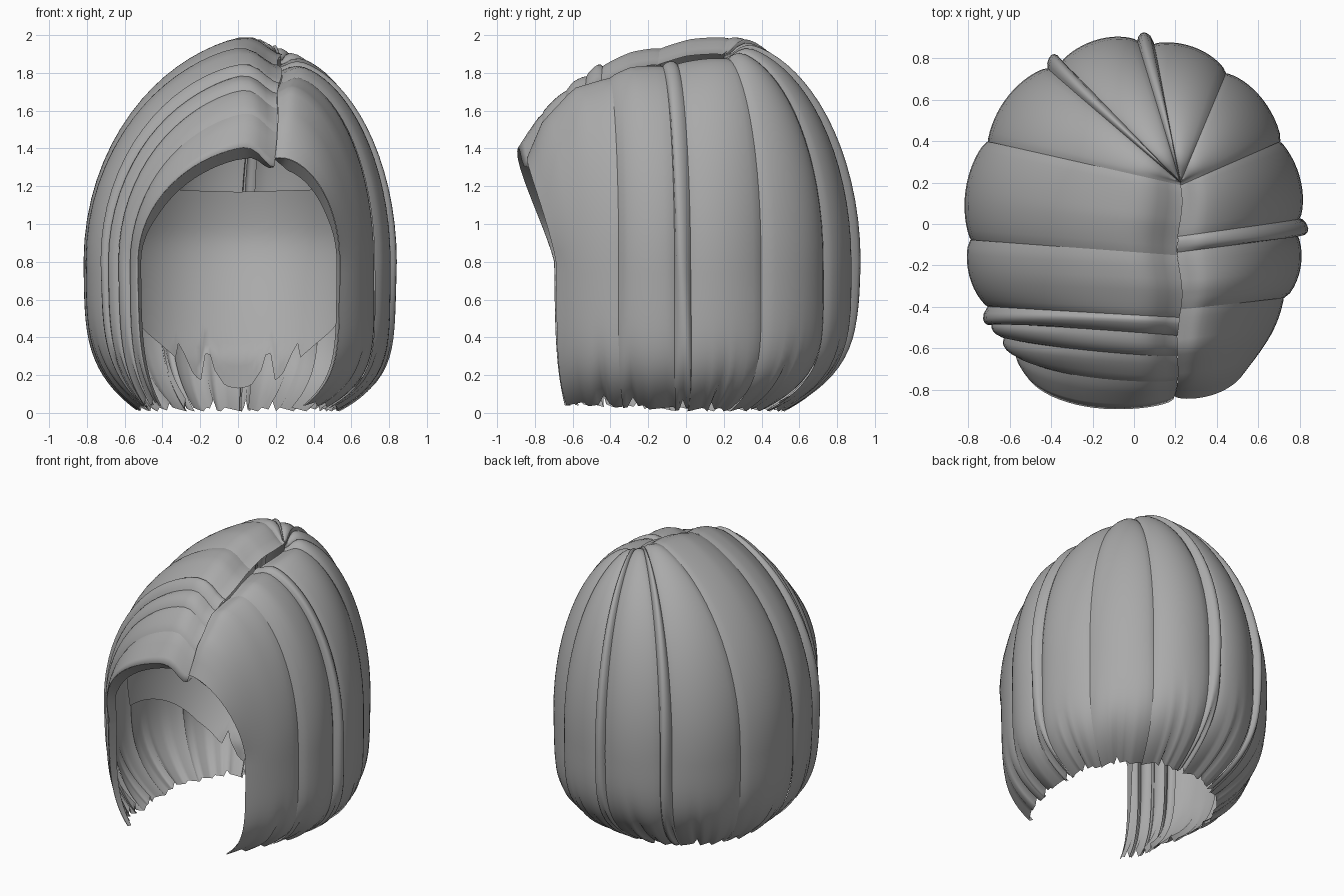
import bpy, math, random
from mathutils import Vector

if "Cube" in bpy.data.objects:
    bpy.data.objects.remove(bpy.data.objects["Cube"])

random.seed(4)
hair = bpy.data.materials.new("hair grey")
hair.diffuse_color = (0.4, 0.4, 0.4, 1)
hair.use_nodes = True
hair.node_tree.nodes["Principled BSDF"].inputs["Base Color"].default_value = hair.diffuse_color


def lerp_table(x, table):
    """Piecewise linear lookup in a list of (key, value) pairs."""
    if x <= table[0][0]:
        return table[0][1]
    for (x0, v0), (x1, v1) in zip(table, table[1:]):
        if x <= x1:
            return v0 + (v1 - v0) * (x - x0) / (x1 - x0)
    return table[-1][1]


def grid_object(name, rows):
    """Skin rows of points (top to bottom, running round the head)."""
    n = len(rows[0])
    verts = [tuple(p) for r in rows for p in r]
    faces = [(i * n + j, (i + 1) * n + j, (i + 1) * n + j + 1, i * n + j + 1)
             for i in range(len(rows) - 1) for j in range(n - 1)]
    me = bpy.data.meshes.new(name)
    me.from_pydata(verts, [], faces)
    me.materials.append(hair)
    me.shade_smooth()
    ob = bpy.data.objects.new(name, me)
    bpy.context.collection.objects.link(ob)
    return ob


# Root position along the parting, and height of the crest beside it
ROOT_Y = [(-.68, -.84), (-.62, -.75), (-.53, -.6), (-.4, -.45), (0, -.08), (.42, .2)]
TOP_RIGHT = [(-.84, 1.30), (-.75, 1.55), (-.6, 1.73), (-.3, 1.84), (.2, 1.9)]
TOP_LEFT = [(-.84, 1.41), (-.75, 1.61), (-.6, 1.77), (-.45, 1.87), (-.3, 1.93), (0, 2.0), (.2, 2.02)]
# Sideways curl of the hem, by angle
HEM_X = [(-50, .66), (205, .66), (220, .8)]
CURL = [(-30, 5.5), (40, 5.5), (90, 3.8), (230, 4)]
WIDE_Z = 0.8
ARC, DROP = 22, 17
FACE_R, FACE_L = -49, 230


def hair_point(a, i, hem=0.0, offset=0.0):
    """Point on the bob: a = angle round the head, i = row from root to hem."""
    rad = math.radians(a)
    wx, wy = .80 * math.cos(rad), .885 * math.sin(rad)
    ry = lerp_table(wy, ROOT_Y)
    side = min(1, max(0, (a - 25) / 128))
    front = max(0, (-ry - .5) / .34) ** 2
    rx = .22 - .04 * front + .012 * math.sin(ry * 14)
    top = lerp_table(ry, TOP_RIGHT) * (1 - side) + lerp_table(ry, TOP_LEFT) * side
    if i <= ARC:
        u = math.pi / 2 * (i / ARC) ** 1.3
        s = math.sin(u)
        tuck = .05 * (1 - front * (1 - side)) + .07 * side
        p = Vector((rx + (wx - rx) * s, ry + (wy - ry) * s,
                    WIDE_Z + (top - WIDE_Z) * math.cos(u) - tuck * math.exp(-(u / .12) ** 2)))
        # the fringe swells forward over the forehead
        swell = max(0, math.sin(2 * u)) ** .7 * max(0, math.cos(u)) ** .4
        p.y -= (.09 + .05 * side) * front * swell
        fade = .35 + .65 * s
    else:
        v = 1 - (1 - (i - ARC) / DROP) ** 1.4
        hx, hy = wx * lerp_table(a, HEM_X), wy * (.58 if wy > 0 else .93)
        c = v ** lerp_table(a, CURL)
        low = .008 + (.03 if wy < 0 else 0) * min(1, -wy / .6) + hem
        p = Vector((wx + (hx - wx) * c, wy + (hy - wy) * c,
                    WIDE_Z + (low - WIDE_Z) * v))
        fade = 1 - .5 * v
    out = Vector((p.x - .05, p.y, max(0, p.z - WIDE_Z))).normalized()
    return p + out * offset * fade


def strand(name, a0, a1, ridge):
    """One rounded lock of hair with tucked edges and a ragged tip."""
    cols = max(6, int((a1 - a0) / 2))
    phase, wobble = random.random() * 6, random.uniform(.5, 1.4)
    notch = random.randint(2, cols - 2)
    hems = [.02 * ((j % 5) / 4) + (.05 if j == notch else 0) for j in range(cols + 1)]
    rows = []
    for i in range(ARC + DROP + 1):
        row = []
        for j in range(cols + 1):
            s = j / cols
            a = a0 + (a1 + 1.2 - a0) * s
            if a0 > FACE_R and a1 < FACE_L:
                a += wobble * math.sin(phase + i * .16) * math.sin(math.pi * s)
            a = max(FACE_R, min(FACE_L, a))
            # locks beside the face are not tucked under at their free edge
            r = .4 + .6 * s if a0 == FACE_R else .6 * s if a1 == FACE_L else s
            bulge = max(0, math.sin(math.pi * r)) ** .6
            row.append(hair_point(a, i, hems[j], -.02 + ridge * bulge + .012 * (1 - r)))
        rows.append(row)
    grid_object(name, rows)


# Locks from the right face edge, round the back, to the left face edge
EDGES = [FACE_R, -24, -4, 1, 27, 56, 83, 88, 116, 121,
         153, 185, 207, 212, 218, 224, FACE_L]
for k, (a0, a1) in enumerate(zip(EDGES, EDGES[1:])):
    place = "right" if a1 <= 27 else "back" if a1 <= 153 else "left"
    thin = a1 - a0 < 5.5
    strand(f"{place}_strand_{k + 1}", a0, a1, .055 if thin else .04)

# Thin turned-in lips along the two face edges
for name, a in (("right_face_lip", FACE_R), ("left_face_lip", FACE_L)):
    rows = []
    for i in range(ARC + DROP + 1):
        p = hair_point(a, i, 0, .023)
        over = min(1, i / 5) * max(0, min(1, (p.z - .8) / .3))
        taper = 1 - max(0, i - ARC) / DROP
        rows.append([p + Vector((-p.x * .03 * t, .07 * t * (.3 + .7 * taper), -.06 * t * over))
                     for t in (0, .4, 1)])
    grid_object(name, rows)

# Inner layer of hair: a lining that curls in towards the nape, with pointed tips
LOW = [(0, .13), (.07, .14), (.13, .22), (.18, .38), (.19, .16), (.25, .2),
       (.33, .37), (.34, .28), (.5, .43), (.66, .66)]
rows = []
COLS = 80
for i in range(19):
    row = []
    for j in range(COLS + 1):
        a = math.radians(-2 + 184 * j / COLS)
        ax = abs(.66 * math.cos(a))
        top, low = 1.17 + .03 * ax, lerp_table(ax, LOW)
        z = top + (low - top) * i / 18
        c = min(1.25, max(0, (.95 - z) / .55) ** 1.5)
        k = 1 - .08 * max(0, (z - .8) / .4) ** 2
        rx, back = .72 - .08 * c, .72 - .27 * c
        row.append(Vector((rx * k * math.cos(a), -.2 + (back * k + .2) * math.sin(a), z)))
    rows.append(row)
grid_object("inner_nape_layer", rows)
